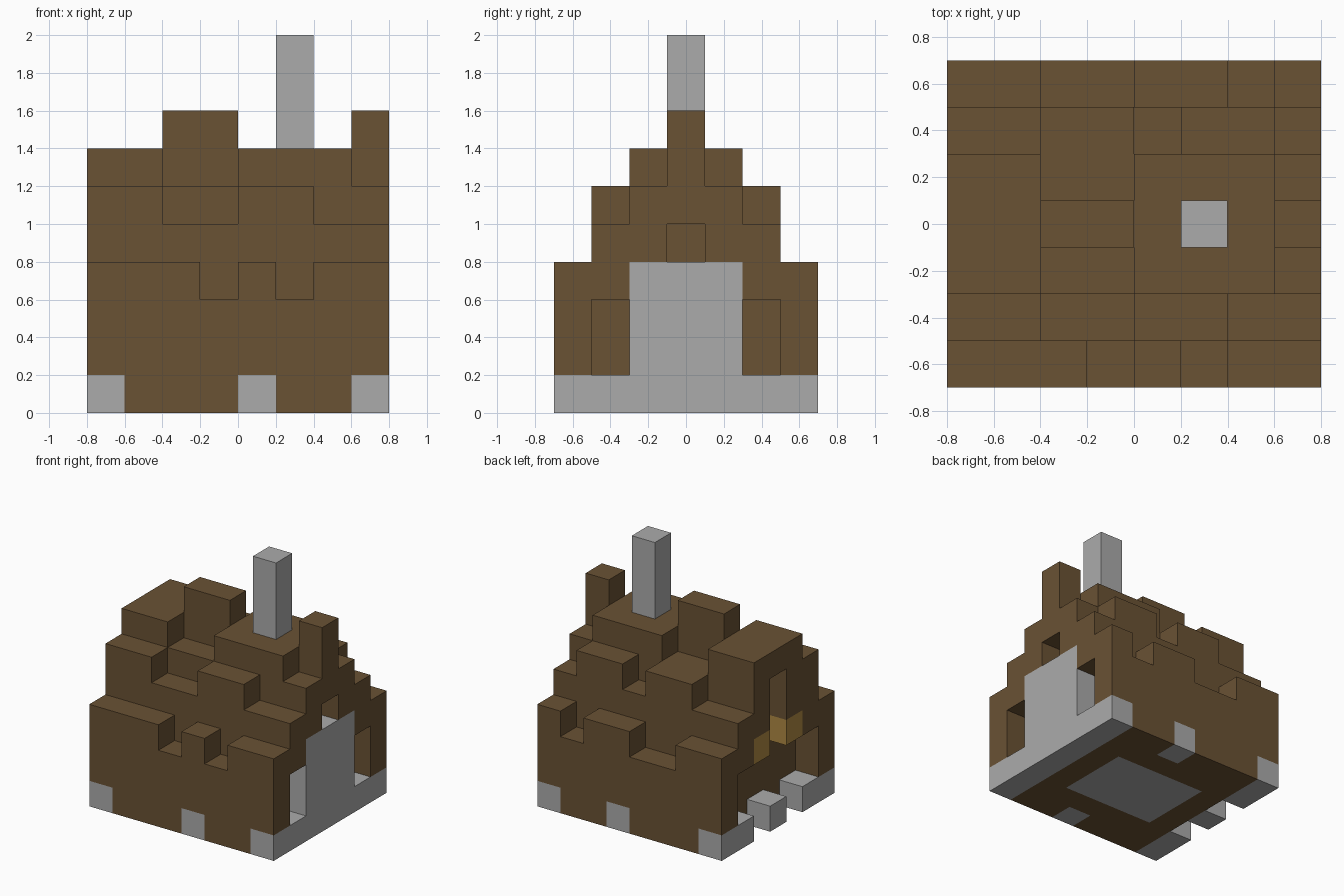
import bpy, bmesh, math
from mathutils import Vector

cube = bpy.data.objects.get("Cube")
if cube:
    bpy.data.objects.remove(cube, do_unlink=True)

CELL = 0.2
ORIGIN = Vector((-0.8, -0.7, 0))


def material(name, colour):
    mat = bpy.data.materials.new(name)
    mat.use_nodes = True
    mat.diffuse_color = (*colour, 1)
    node = next(n for n in mat.node_tree.nodes if n.type == 'BSDF_PRINCIPLED')
    node.inputs["Base Color"].default_value = (*colour, 1)
    node.inputs["Roughness"].default_value = 0.9
    return mat


wood = material("brown wood", (0.144, 0.084, 0.034))
stone = material("grey stone", (0.407, 0.407, 0.407))
gold = material("golden lamp", (0.43, 0.25, 0.056))

cells = {}


def fill(part, xs, ys, zs):
    """Fill a block of cells with a part, or clear it when part is None."""
    for x in range(*xs):
        for y in range(*ys):
            for z in range(*zs):
                if part:
                    cells[x, y, z] = part
                else:
                    cells.pop((x, y, z), None)


# Stepped walls and roof: column heights, front row first
rows = ["44434344", "66556655", "77667776", "77887778",
        "77667776", "55665665", "44334434"]
for y, row in enumerate(rows):
    for x, height in enumerate(row):
        fill("walls_and_roof", (x, x + 1), (y, y + 1), (0, int(height)))

# Porch hollow and tall doorway slot on the right end
fill(None, (0, 1), (1, 6), (1, 3))
fill(None, (0, 1), (3, 4), (3, 6))

# Alcoves beside the hearth and the vent above it
for y in (1, 5):
    fill(None, (7, 8), (y, y + 1), (1, 3))
fill(None, (7, 8), (3, 4), (4, 5))

# Foundation stones, with gaps between the porch stones
for x in (0, 4, 7):
    for y in (0, 6):
        fill("foundation_stones", (x, x + 1), (y, y + 1), (0, 1))
for y in (1, 3, 5):
    fill("foundation_stones", (0, 1), (y, y + 1), (0, 1))
for y in (2, 4):
    fill(None, (0, 1), (y, y + 1), (0, 1))

# Stone floor, hearth with its plinth, and chimney
fill("stone_floor", (2, 6), (2, 5), (0, 1))
fill("hearth", (7, 8), (0, 7), (0, 1))
fill("hearth", (7, 8), (2, 5), (1, 4))
fill("chimney", (5, 6), (3, 4), (7, 10))

# Lamps on both sides of the doorway
for y in (2, 4):
    fill("porch_lamps", (0, 1), (y, y + 1), (3, 4))


def build(part, mat):
    """Make the outer skin of one part and merge its flat faces."""
    bm = bmesh.new()
    for cell, owner in cells.items():
        if owner != part:
            continue
        centre = Vector(cell) + Vector((0.5, 0.5, 0.5))
        for axis in range(3):
            for sign in (-1, 1):
                n = Vector((0, 0, 0))
                n[axis] = sign
                if tuple(int(c + d) for c, d in zip(cell, n)) in cells:
                    continue
                u = Vector((n.y, n.z, n.x))
                v = n.cross(u)
                corners = [centre + (n + a * u + b * v) / 2
                           for a, b in ((-1, -1), (1, -1), (1, 1), (-1, 1))]
                bm.faces.new([bm.verts.new(ORIGIN + CELL * p) for p in corners])
    bmesh.ops.remove_doubles(bm, verts=bm.verts, dist=0.001)
    bmesh.ops.dissolve_limit(bm, angle_limit=math.radians(1),
                             verts=bm.verts, edges=bm.edges)
    mesh = bpy.data.meshes.new(part)
    bm.to_mesh(mesh)
    bm.free()
    mesh.materials.append(mat)
    bpy.context.collection.objects.link(bpy.data.objects.new(part, mesh))


build("walls_and_roof", wood)
for part in ("foundation_stones", "stone_floor", "hearth", "chimney"):
    build(part, stone)
build("porch_lamps", gold)
